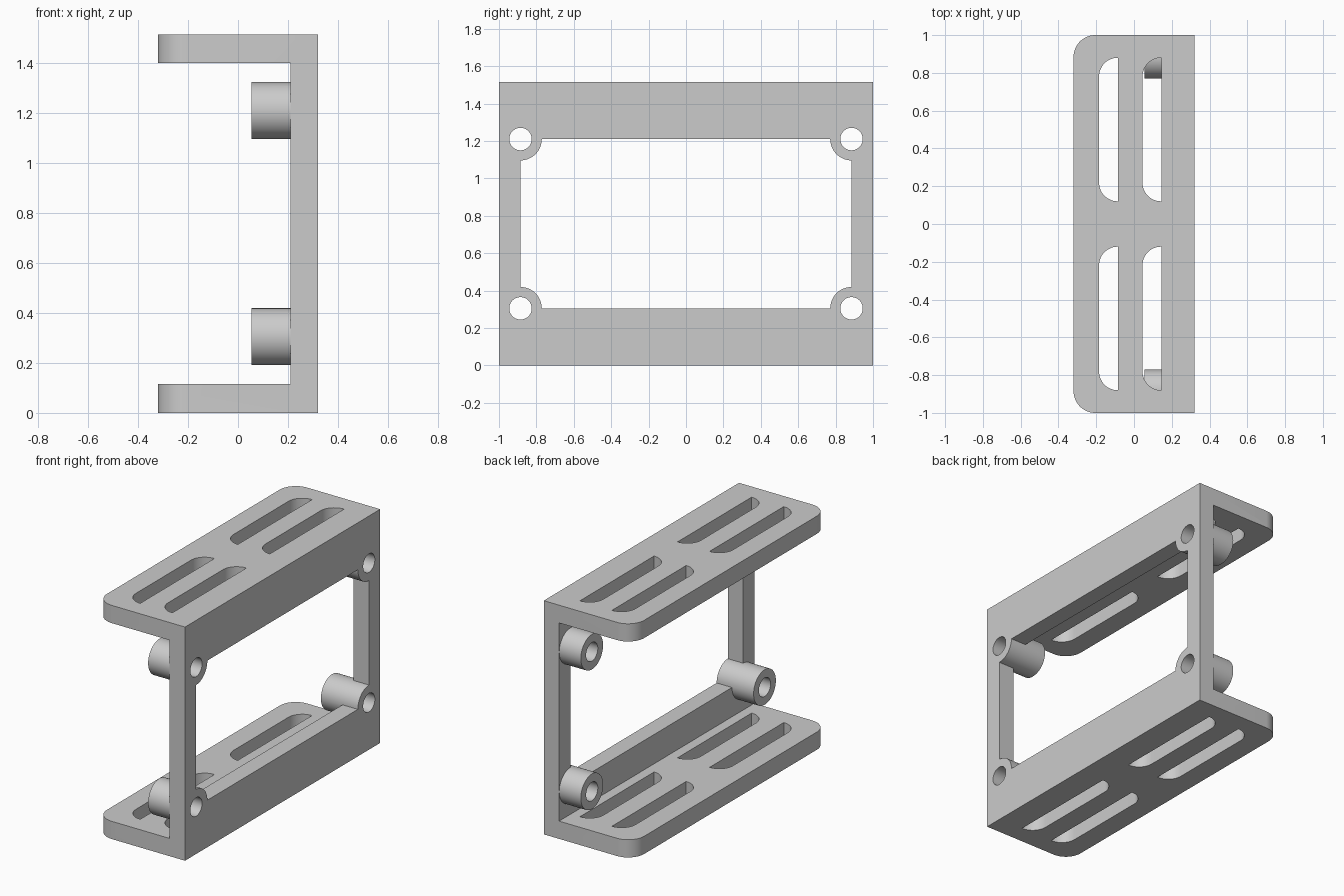
import bpy, bmesh
from math import cos, sin, pi
from mathutils import Vector

cube = bpy.data.objects.get("Cube")
if cube:
    bpy.data.objects.remove(cube, do_unlink=True)

grey = bpy.data.materials.new("plain grey")
grey.use_nodes = True
colour = (0.6, 0.6, 0.6, 1)
grey.diffuse_color = colour
grey.node_tree.nodes["Principled BSDF"].inputs["Base Color"].default_value = colour

W, H, T = 0.32, 1.515, 0.115        # half depth, height, flange thickness
WALL = 0.21                         # inner face of the back wall
HOLE_Y, LOW, HIGH = 0.885, 0.305, 1.21


def prism(name, outline, axis, start, end):
    """Extrude a 2D outline along x, y or z."""
    def place(p):
        a, b = p
        return {"x": (start, a, b), "y": (a, start, b), "z": (a, b, start)}[axis]
    bm = bmesh.new()
    face = bm.faces.new([bm.verts.new(place(p)) for p in outline])
    out = bmesh.ops.extrude_face_region(bm, geom=[face])
    shift = Vector([(end - start) * (axis == k) for k in "xyz"])
    bmesh.ops.translate(bm, vec=shift, verts=[v for v in out["geom"] if isinstance(v, bmesh.types.BMVert)])
    bmesh.ops.recalc_face_normals(bm, faces=bm.faces)
    mesh = bpy.data.meshes.new(name)
    bm.to_mesh(mesh)
    bm.free()
    mesh.materials.append(grey)
    obj = bpy.data.objects.new(name, mesh)
    bpy.context.collection.objects.link(obj)
    return obj


def arc(cx, cy, r, a0, a1, n):
    return [(cx + r * cos(a0 + (a1 - a0) * i / n), cy + r * sin(a0 + (a1 - a0) * i / n))
            for i in range(n + 1)]


def circle(cx, cy, r, n=48):
    return arc(cx, cy, r, 0, 2 * pi, n)[:-1]


def round_left(x0, x1, y0, y1, r):
    """Rectangle with both corners on its -x side rounded."""
    return ([(x1, y0), (x1, y1)] + arc(x0 + r, y1 - r, r, pi / 2, pi, 12)
            + arc(x0 + r, y0 + r, r, pi, 1.5 * pi, 12))


def combine(target, tool, operation):
    mod = target.modifiers.new(operation, "BOOLEAN")
    mod.object, mod.operation, mod.solver = tool, operation, "EXACT"
    bpy.context.view_layer.objects.active = target
    bpy.ops.object.modifier_apply(modifier=mod.name)
    bpy.data.objects.remove(tool, do_unlink=True)


# Channel-shaped body with rounded flange corners
channel = [(-W, 0), (W, 0), (W, H), (-W, H), (-W, H - T), (WALL, H - T), (WALL, T), (-W, T)]
bracket = prism("bracket", channel, "y", -1, 1)
combine(bracket, prism("plan", round_left(-W, W + 0.1, -1.1 + 0.1, 1, T), "z", -0.1, H + 0.1), "INTERSECT")

# Window through the back wall
window = [(-HOLE_Y, LOW), (HOLE_Y, LOW), (HOLE_Y, HIGH), (-HOLE_Y, HIGH)]
combine(bracket, prism("window", window, "x", 0.1, 0.5), "DIFFERENCE")

# Four bored standoffs at the window corners
corners = [(y, z) for y in (-HOLE_Y, HOLE_Y) for z in (LOW, HIGH)]
for y, z in corners:
    combine(bracket, prism("standoff", circle(y, z, 0.114), "x", 0.055, W), "UNION")
for y, z in corners:
    combine(bracket, prism("bore", circle(y, z, 0.06), "x", -0.1, 0.5), "DIFFERENCE")

# Vent slots through both flanges
for x in (-0.185, 0.045):
    for y in (-0.88, 0.12):
        slot = round_left(x, x + 0.1, y, y + 0.76, 0.099)
        for z in (0, H - T):
            combine(bracket, prism("slot", slot, "z", z - 0.02, z + T + 0.02), "DIFFERENCE")

bpy.ops.object.select_all(action="DESELECT")
bracket.select_set(True)
bpy.context.view_layer.objects.active = bracket
bpy.ops.object.shade_smooth_by_angle()
